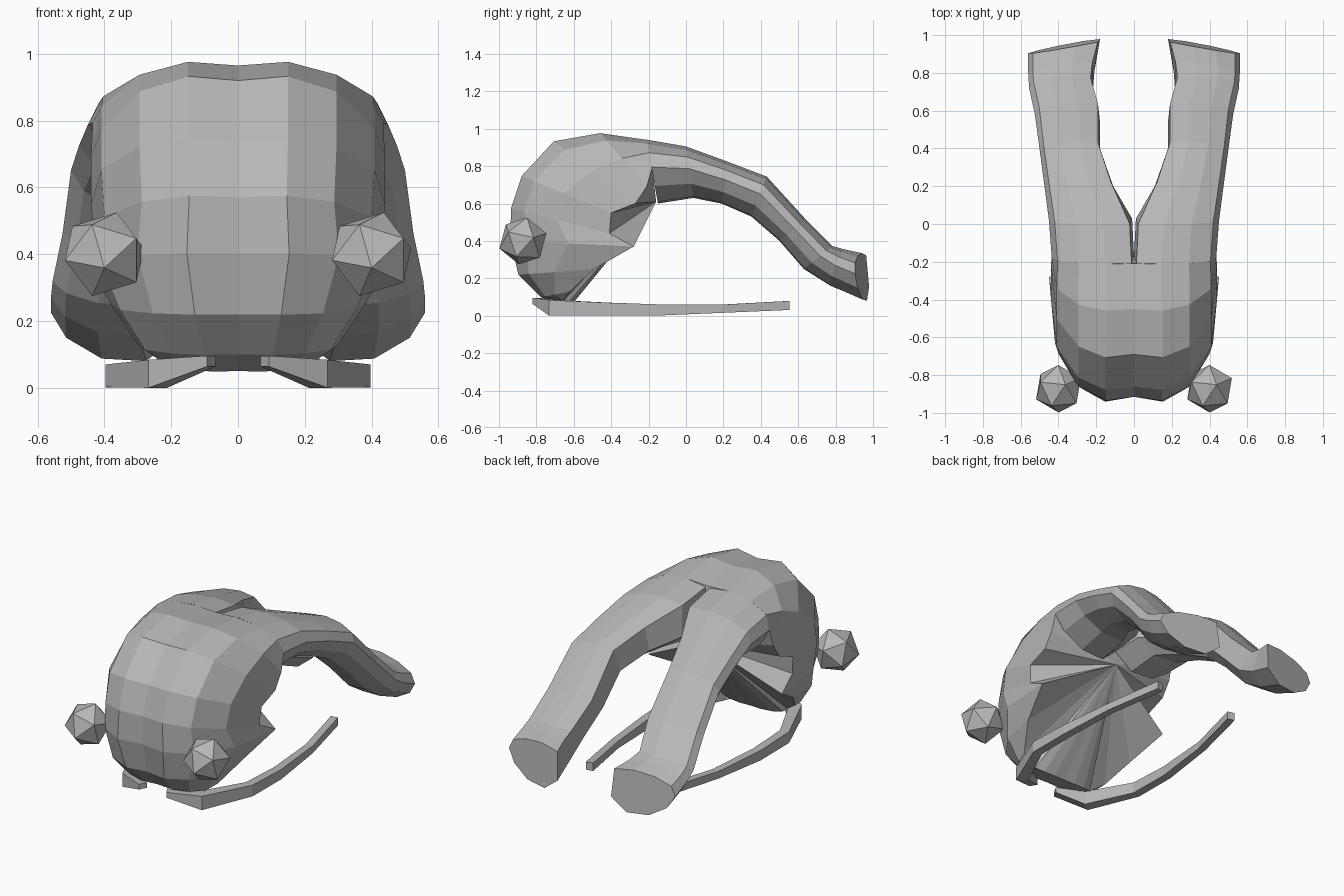
import bpy, bmesh, math
from mathutils import Vector, Matrix

if "Cube" in bpy.data.objects:
    bpy.data.objects.remove(bpy.data.objects["Cube"])

# Single grey material
grey = bpy.data.materials.new("plain grey")
grey.use_nodes = True
COLOUR = (0.48, 0.48, 0.48, 1)
grey.diffuse_color = COLOUR
grey.node_tree.nodes["Principled BSDF"].inputs["Base Color"].default_value = COLOUR


def finish(bm, name):
    """Turn a bmesh into a flat-shaded object."""
    bmesh.ops.recalc_face_normals(bm, faces=bm.faces)
    mesh = bpy.data.meshes.new(name)
    bm.to_mesh(mesh)
    bm.free()
    mesh.materials.append(grey)
    obj = bpy.data.objects.new(name, mesh)
    bpy.context.collection.objects.link(obj)
    return obj


def loft(name, rings, cap_start=True):
    """Skin closed rings of points and cap the ends."""
    bm = bmesh.new()
    rows = [[bm.verts.new(p) for p in ring] for ring in rings]
    n = len(rows[0])
    for a, b in zip(rows, rows[1:]):
        for i in range(n):
            j = (i + 1) % n
            bm.faces.new((a[i], a[j], b[j], b[i]))
    if cap_start:
        bm.faces.new(rows[0])
    bm.faces.new(rows[-1])
    return finish(bm, name)


# Body: ribs from a midline point (y, z) to a rim point (x, y, z), chin to crown
RIBS = [
    ((-.62, .05), (.22, -.66, .075)),
    ((-.77, .10), (.30, -.62, .13)),
    ((-.88, .22), (.38, -.49, .25)),
    ((-.915, .40), (.45, -.28, .37)),
    ((-.915, .57), (.43, -.41, .44)),
    ((-.86, .74), (.44, -.40, .55)),
    ((-.69, .92), (.44, -.27, .60)),
    ((-.45, .965), (.44, -.21, .69)),
    ((-.21, .935), (.435, -.18, .795)),
]
ACROSS = [(0, 0), (.34, -.04), (.67, .10), (.93, .45), (1, 1)]

bm = bmesh.new()
grid = []
for (my, mz), (rx, ry, rz) in RIBS:
    grid.append([bm.verts.new((rx * fx, my + (ry - my) * d, mz + (rz - mz) * d))
                 for fx, d in ACROSS])
for a, b in zip(grid, grid[1:]):
    for i in range(len(ACROSS) - 1):
        bm.faces.new((a[i], a[i + 1], b[i + 1], b[i]))
# Hollow underside: a fan from a point below the crown to the whole rim
apex = bm.verts.new((0, -.16, .61))
rim = grid[0] + [row[-1] for row in grid[1:]] + grid[-1][-2::-1]
for a, b in zip(rim, rim[1:]):
    bm.faces.new((apex, a, b))
bmesh.ops.mirror(bm, geom=bm.verts[:] + bm.edges[:] + bm.faces[:],
                 axis='X', merge_dist=.0005)
finish(bm, "body")

# Legs: top (y, z), bottom (y, z), inner x, outer x, skew of the ring
LEG = [
    ((-.21, .935), (-.15, .60), .00, .435, 0),
    ((.00, .90), (.04, .63), .01, .45, 0),
    ((.22, .82), (.19, .60), .11, .475, 0),
    ((.43, .74), (.35, .53), .18, .50, 0),
    ((.64, .51), (.50, .40), .18, .525, 0),
    ((.78, .37), (.63, .25), .22, .555, 0),
    ((.86, .35), (.78, .16), .21, .56, .03),
    ((.965, .33), (.985, .08), .18, .56, .07),
]
LEG_RING = [(.03, .03), (.34, -.02), (.67, .042), (.93, .19), (1, .42),
            (.88, .72), (.6, .97), (.25, 1), (0, .7)]

# Straps: centre path and half sizes (width, height)
STRAP = [((.08, -.80, .08), .025, .016), ((.24, -.71, .042), .035, .042),
         ((.37, -.42, .036), .027, .034), ((.372, -.15, .031), .025, .03),
         ((.34, .20, .038), .022, .022), ((.265, .55, .055), .022, .024)]


def strap_ring(i, s):
    p, w, h = STRAP[i]
    before = Vector(STRAP[max(i - 1, 0)][0])
    after = Vector(STRAP[min(i + 1, len(STRAP) - 1)][0])
    t = after - before
    side = Vector((t.y, -t.x, 0)).normalized() * w
    ring = [Vector(p) + side * a + Vector((0, 0, h * b))
            for a, b in ((-1, -1), (1, -1), (1, 1), (-1, 1))]
    return [(s * v.x, v.y, v.z) for v in ring]


for s, word in ((1, "left"), (-1, "right")):
    # The leg root is open where it joins the crown
    loft(word + "_leg", [
        [(s * (xi + (xo - xi) * f), ty + (by - ty) * d - skew * f, tz + (bz - tz) * d)
         for f, d in LEG_RING]
        for (ty, tz), (by, bz), xi, xo, skew in LEG], cap_start=False)

    loft(word + "_strap", [strap_ring(i, s) for i in range(len(STRAP))])

    # Faceted knob on each side of the front
    bm = bmesh.new()
    bmesh.ops.create_icosphere(
        bm, subdivisions=1, radius=.132,
        matrix=Matrix.Translation((s * .40, -.872, .40))
        @ Matrix.Rotation(math.radians(-72), 4, 'X'))
    finish(bm, word + "_knob")
